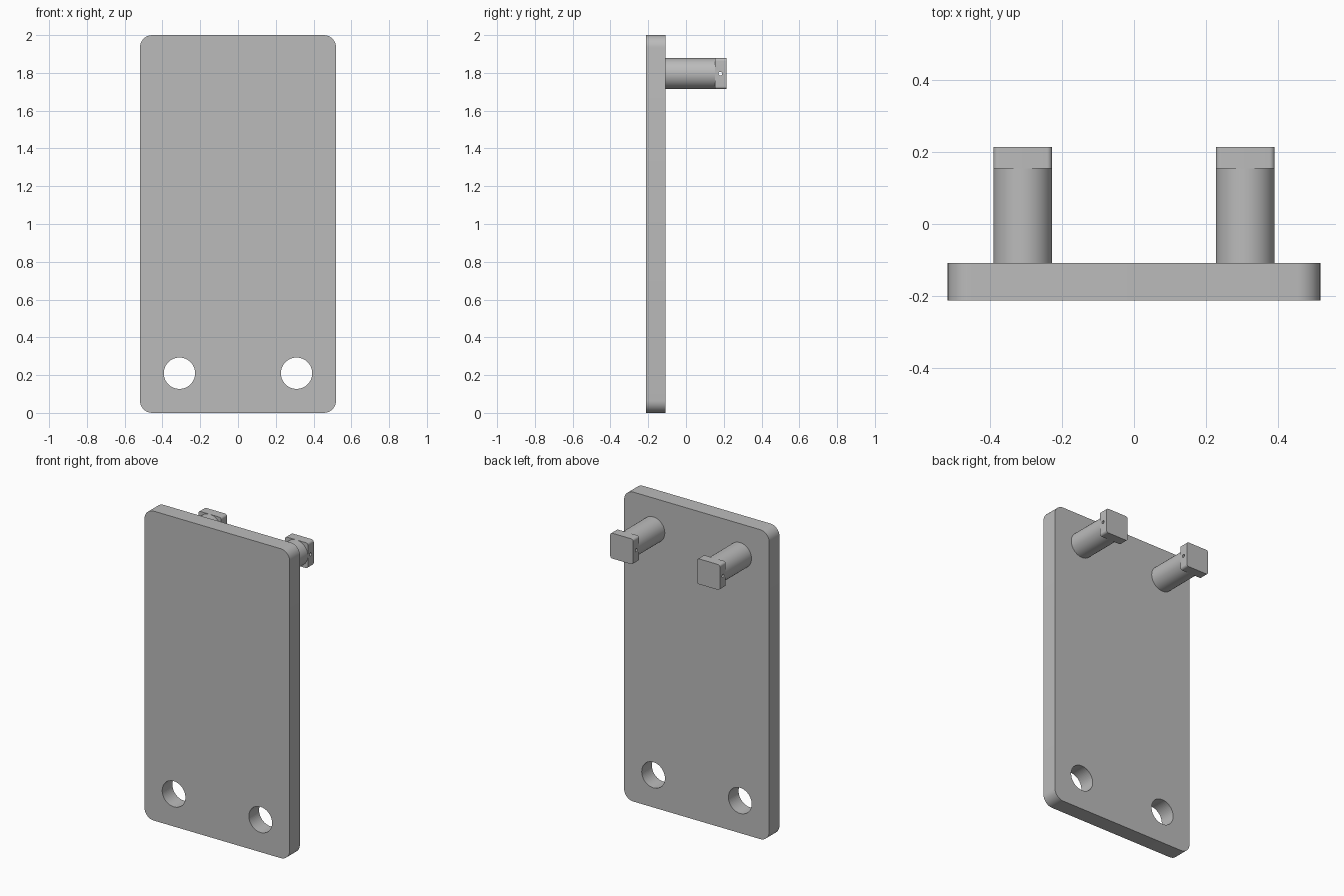
import bpy
import bmesh
import math
from mathutils import Matrix

old = bpy.data.objects.get("Cube")
if old:
    bpy.data.objects.remove(old, do_unlink=True)

grey = bpy.data.materials.new("plain grey")
grey.use_nodes = True
colour = (0.5, 0.5, 0.5, 1)
grey.diffuse_color = colour
grey.node_tree.nodes["Principled BSDF"].inputs["Base Color"].default_value = colour


def finish(name, bm):
    mesh = bpy.data.meshes.new(name)
    bm.to_mesh(mesh)
    bm.free()
    mesh.materials.append(grey)
    obj = bpy.data.objects.new(name, mesh)
    bpy.context.collection.objects.link(obj)
    return obj


def rounded_slab(name, centre, size, radius):
    """Box whose edges along y are rounded."""
    bm = bmesh.new()
    bmesh.ops.create_cube(bm, size=1, matrix=Matrix.Translation(centre) @ Matrix.Diagonal((*size, 1)))
    edges = [e for e in bm.edges if abs(e.verts[0].co.y - e.verts[1].co.y) > size[1] / 2]
    bmesh.ops.bevel(bm, geom=edges, offset=radius, segments=8, profile=0.5, affect='EDGES')
    return finish(name, bm)


def cylinder(name, centre, radius, depth, axis='Y', sides=64):
    bm = bmesh.new()
    turn = Matrix.Rotation(math.pi / 2, 4, 'X' if axis == 'Y' else 'Y')
    bmesh.ops.create_cone(bm, cap_ends=True, segments=sides, radius1=radius, radius2=radius,
                          depth=depth, matrix=Matrix.Translation(centre) @ turn)
    return finish(name, bm)


def cut(target, cutter):
    cutter.hide_render = True
    cutter.hide_viewport = True
    cutter.display_type = 'WIRE'
    mod = target.modifiers.new("hole", 'BOOLEAN')
    mod.operation = 'DIFFERENCE'
    mod.solver = 'EXACT'
    mod.object = cutter


def smooth(obj):
    bpy.ops.object.select_all(action='DESELECT')
    obj.select_set(True)
    bpy.context.view_layer.objects.active = obj
    bpy.ops.object.shade_smooth_by_angle(angle=math.radians(30))


# Back plate with two round holes near the bottom
plate = rounded_slab("plate", (0, -0.161, 1), (1.038, 0.104, 2), 0.065)
parts = [plate]

for side, x in (("left", 0.31), ("right", -0.31)):
    cut(plate, cylinder(side + "_plate_hole_cutter", (x, -0.16, 0.21), 0.083, 0.3))

    # Peg with a square head, cross-drilled from side to side
    parts.append(cylinder(side + "_peg", (x, 0.02, 1.796), 0.082, 0.268))
    head = rounded_slab(side + "_peg_head", (x, 0.184, 1.796), (0.164, 0.06, 0.164), 0.015)
    cut(head, cylinder(side + "_head_hole_cutter", (x, 0.182, 1.796), 0.01, 0.3, 'X', 24))
    parts.append(head)

for part in parts:
    smooth(part)
